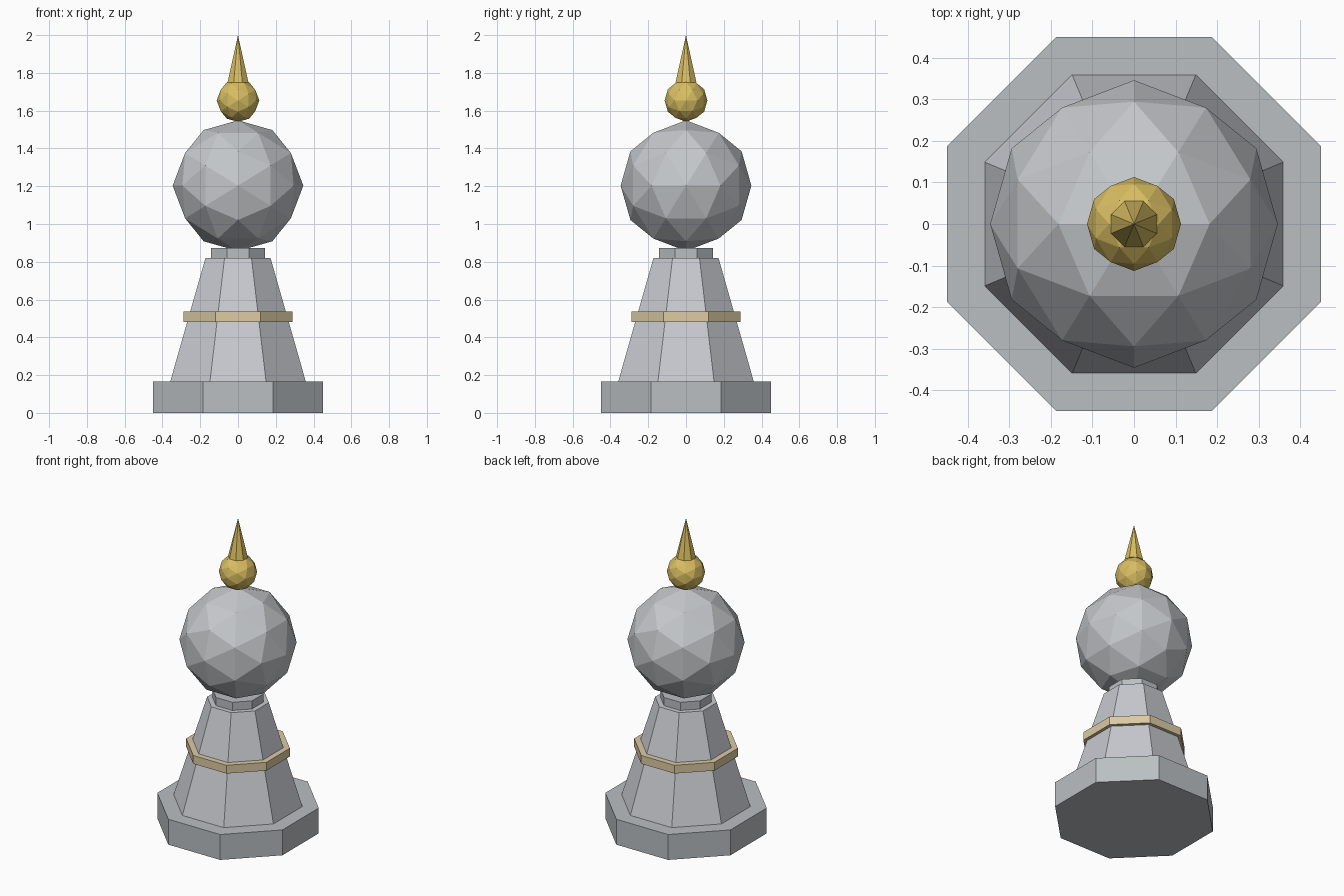
import bpy
import math
from mathutils import Vector

old = bpy.data.objects.get("Cube")
if old:
    bpy.data.objects.remove(old, do_unlink=True)


def material(name, *srgb):
    """Flat material from 0-255 display values, stored as linear."""
    col = [((c / 255 + 0.055) / 1.055) ** 2.4 for c in srgb] + [1.0]
    mat = bpy.data.materials.new(name)
    mat.use_nodes = True
    mat.diffuse_color = col
    mat.node_tree.nodes["Principled BSDF"].inputs["Base Color"].default_value = col
    return mat


base_stone = material("base_stone", 186, 191, 194)
pillar_stone = material("pillar_stone", 200, 202, 208)
ball_stone = material("ball_stone", 197, 200, 203)
tan = material("tan_band", 220, 203, 164)
gold = material("gold", 217, 190, 98)


def finish(name, mat):
    obj = bpy.context.object
    obj.name = obj.data.name = name
    obj.data.materials.append(mat)
    return obj


def octagon(name, low, high, z0, z1, mat):
    """Eight-sided block with flats on the axes; low and high are half-widths."""
    k = 1 / math.cos(math.pi / 8)
    bpy.ops.mesh.primitive_cone_add(vertices=8, radius1=low * k, radius2=high * k,
                                    depth=z1 - z0, location=(0, 0, (z0 + z1) / 2))
    obj = finish(name, mat)
    for v in obj.data.vertices:
        r = math.hypot(v.co.x, v.co.y)
        a = math.atan2(v.co.y, v.co.x) + math.pi / 8
        v.co.x, v.co.y = r * math.cos(a), r * math.sin(a)
    return obj


def faceted_ball(name, radius, z, mat):
    """Icosphere turned so that edge midpoints lie on all three axes."""
    bpy.ops.mesh.primitive_ico_sphere_add(subdivisions=2, radius=radius, location=(0, 0, z))
    obj = finish(name, mat)
    t = (1 + math.sqrt(5)) / 2
    # Five-fold corner of the ball goes to (1, 0, t); its neighbour to (-1, 0, t)
    src_a = Vector((0, 0, 1))
    corners = [v.co.normalized() for v in obj.data.vertices]
    src_b = min((c for c in corners if abs(c.z - 1 / math.sqrt(5)) < 0.01),
                key=lambda c: math.atan2(c.y, c.x))
    dst_a = Vector((1, 0, t)).normalized()
    dst_b = Vector((-1, 0, t)).normalized()

    def frame(a, b):
        n = a.cross(b).normalized()
        return a, n, a.cross(n)

    src, dst = frame(src_a, src_b), frame(dst_a, dst_b)
    for v in obj.data.vertices:
        p = v.co.copy()
        v.co = sum((d * p.dot(s) for s, d in zip(src, dst)), Vector())
    return obj


# Plinth, tapered pillar, band and neck
octagon("base", 0.45, 0.45, 0, 0.165, base_stone)
octagon("pillar", 0.359, 0.172, 0.165, 0.82, pillar_stone)
octagon("band", 0.289, 0.289, 0.482, 0.536, tan)
octagon("neck", 0.142, 0.142, 0.82, 0.873, base_stone)

# Large stone ball, gold ball and spike
faceted_ball("stone_ball", 0.346, 1.203, ball_stone)
faceted_ball("gold_ball", 0.113, 1.654, gold)
octagon("spike", 0.055, 0, 1.75, 2.0, gold)
